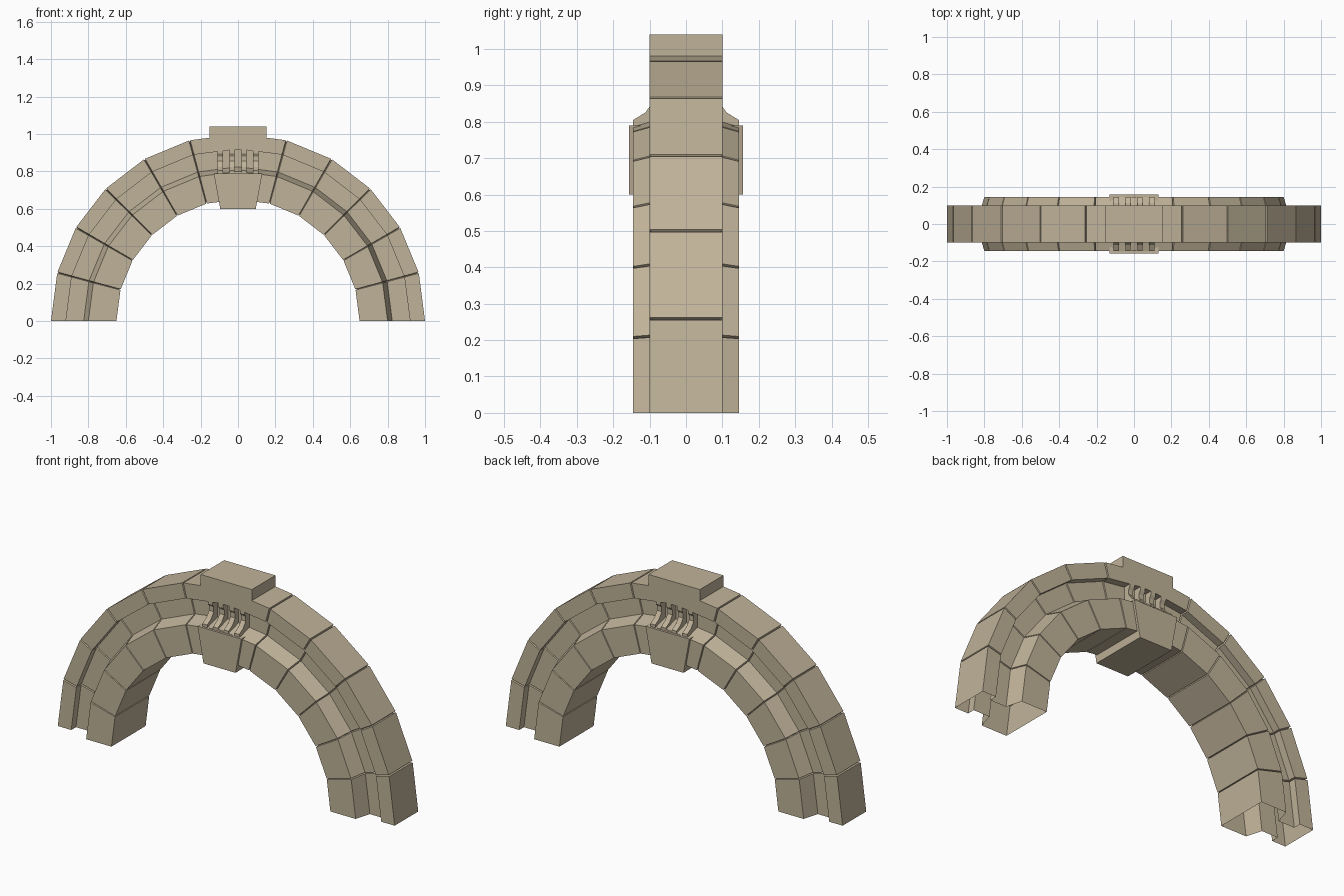
import bpy, bmesh, math
from mathutils import Vector

if "Cube" in bpy.data.objects:
    bpy.data.objects.remove(bpy.data.objects["Cube"])

stone = bpy.data.materials.new("tan_stone")
stone.diffuse_color = (0.53, 0.45, 0.32, 1)
stone.use_nodes = True
stone.node_tree.nodes["Principled BSDF"].inputs["Base Color"].default_value = stone.diffuse_color


def finish(name, bm):
    bmesh.ops.recalc_face_normals(bm, faces=bm.faces)
    me = bpy.data.meshes.new(name)
    bm.to_mesh(me)
    bm.free()
    me.materials.append(stone)
    ob = bpy.data.objects.new(name, me)
    bpy.context.collection.objects.link(ob)
    return ob


def prism(bm, pts, axis, lo, hi):
    """Closed prism of a 2D outline: axis 'y' takes (x, z), axis 'x' takes (y, z)."""
    place = (lambda a, b, d: (a, d, b)) if axis == 'y' else (lambda a, b, d: (d, a, b))
    n = len(pts)
    A = [bm.verts.new(place(a, b, lo)) for a, b in pts]
    B = [bm.verts.new(place(a, b, hi)) for a, b in pts]
    bm.faces.new(A)
    bm.faces.new(B[::-1])
    for i in range(n):
        j = (i + 1) % n
        bm.faces.new((A[i], A[j], B[j], B[i]))


# Stepped arch: half profile as (radius, half depth, radial direction of joint inset)
half = [(0.65, 0.145, 1), (0.80, 0.145, -1), (0.825, 0.06, -1),
        (0.92, 0.06, 1), (0.92, 0.10, 1), (1.0, 0.10, -1)]


def section(inset):
    front = [(r + s * inset, -(y - inset)) for r, y, s in half]
    return front + [(r, -y) for r, y in reversed(front)]


# Sweep stations: a narrow groove between stones at every 15 degrees
stations = []
for k in range(13):
    a = math.radians(15 * k)
    if k in (0, 6, 12):
        stations.append((a, 0))
    else:
        stations += [(a - 0.004, 0), (a, 0.01), (a + 0.004, 0)]

bm = bmesh.new()
rings = [[bm.verts.new((r * math.cos(a), y, r * math.sin(a))) for r, y in section(g)]
         for a, g in stations]
for R, S in zip(rings, rings[1:]):
    for i in range(len(R)):
        j = (i + 1) % len(R)
        bm.faces.new((R[i], R[j], S[j], S[i]))
finish("arch_stones", bm)      # the feet are open underneath

# Keystone: tapered lower wedge
bm = bmesh.new()
prism(bm, [(-0.095, 0.60), (0.095, 0.60), (0.13, 0.79), (-0.13, 0.79)], 'y', -0.157, 0.157)
finish("keystone_wedge", bm)

# Keystone: raised cap on the crown
bm = bmesh.new()
prism(bm, [(-0.152, 0.915), (0.152, 0.915), (0.152, 1.04), (-0.152, 1.04)], 'y', -0.1, 0.1)
finish("keystone_cap", bm)

# Concave ribs between wedge and cap, on both faces
bm = bmesh.new()
rib = [(0.05, 0.785), (0.145, 0.785), (0.145, 0.805), (0.112, 0.825),
       (0.09, 0.855), (0.09, 0.88), (0.10, 0.895), (0.10, 0.916), (0.05, 0.916)]
for side in (-1, 1):
    for x in (-0.095, -0.032, 0.032, 0.095):
        prism(bm, [(side * y, z) for y, z in rib], 'x', x - 0.014, x + 0.014)
finish("keystone_ribs", bm)
